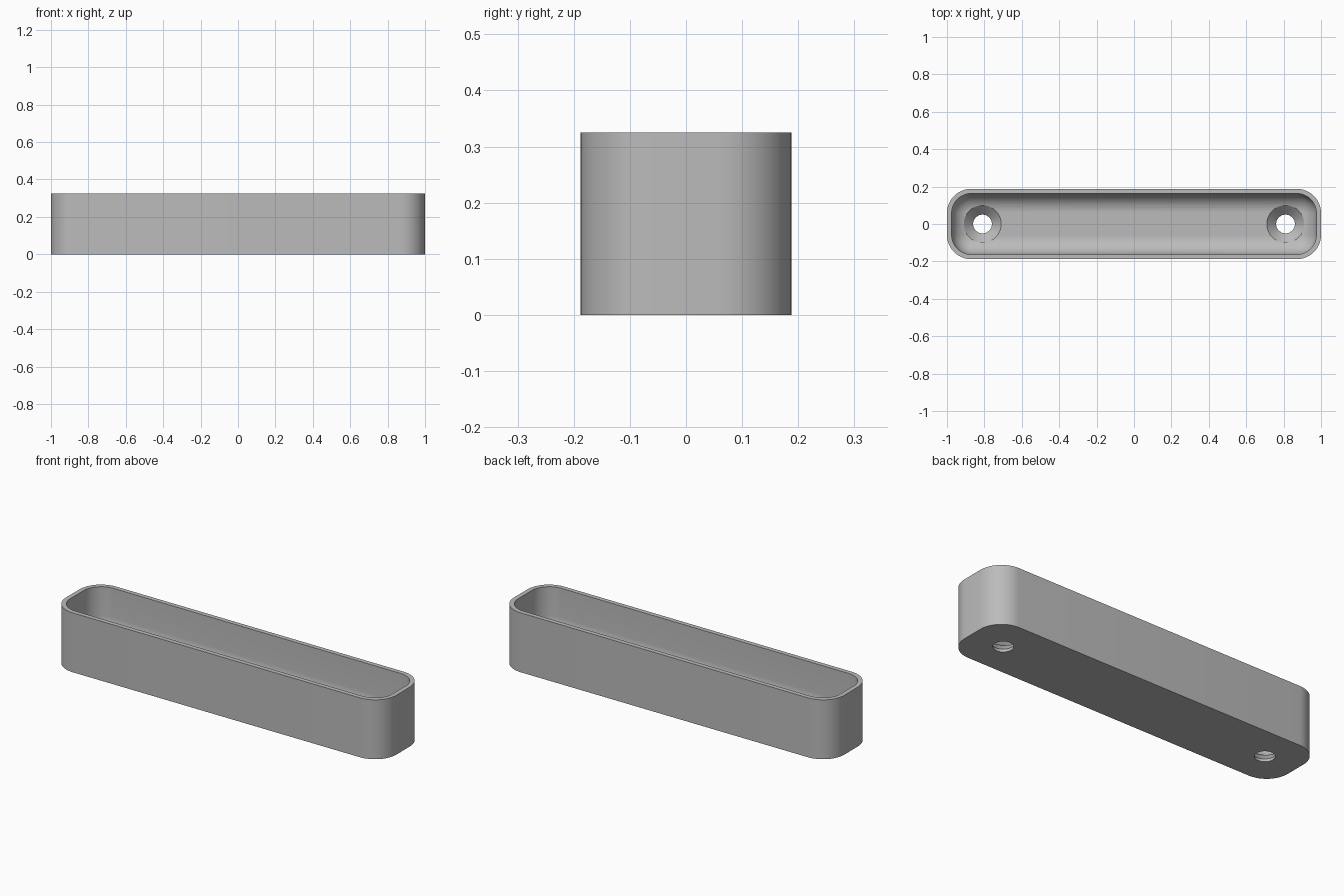
import bpy, bmesh
from math import pi, sin, cos, radians

cube = bpy.data.objects.get("Cube")
if cube:
    bpy.data.objects.remove(cube, do_unlink=True)

HALF_X, HALF_Y, HEIGHT = 1.0, 0.188, 0.325
CORNER, WALL, FLOOR, FILLET = 0.13, 0.025, 0.065, 0.1
HOLE_X, HOLE_R, SINK_R = 0.81, 0.05, 0.1

grey = bpy.data.materials.new("plain grey")
grey.use_nodes = True
colour = (0.5, 0.5, 0.5, 1)
grey.diffuse_color = colour
grey.node_tree.nodes["Principled BSDF"].inputs["Base Color"].default_value = colour


def rounded_ring(inset, z, steps=12):
    """Rounded rectangle, inset from the outer wall."""
    points = []
    for quarter, (sx, sy) in enumerate([(1, 1), (-1, 1), (-1, -1), (1, -1)]):
        for i in range(steps + 1):
            a = (quarter + i / steps) * pi / 2
            r = CORNER - inset
            points.append((sx * (HALF_X - CORNER) + r * cos(a),
                           sy * (HALF_Y - CORNER) + r * sin(a), z))
    return points


def circle_ring(x, r, z, steps=48):
    return [(x + r * cos(2 * pi * i / steps), r * sin(2 * pi * i / steps), z)
            for i in range(steps)]


def loft(name, rings):
    """Closed solid through a stack of matching rings."""
    bm = bmesh.new()
    loops = [[bm.verts.new(p) for p in ring] for ring in rings]
    for low, high in zip(loops, loops[1:]):
        n = len(low)
        for i in range(n):
            j = (i + 1) % n
            bm.faces.new((low[i], low[j], high[j], high[i]))
    bm.faces.new(loops[0][::-1])
    bm.faces.new(loops[-1])
    bmesh.ops.recalc_face_normals(bm, faces=bm.faces)
    mesh = bpy.data.meshes.new(name)
    bm.to_mesh(mesh)
    bm.free()
    mesh.materials.append(grey)
    obj = bpy.data.objects.new(name, mesh)
    bpy.context.scene.collection.objects.link(obj)
    return obj


# Tray: outer wall, rim, inner wall and rounded floor edge
profile = [(0, 0), (0, HEIGHT), (WALL, HEIGHT)]
for k in range(13):
    t = k / 12 * pi / 2
    profile.append((WALL + FILLET * (1 - cos(t)), FLOOR + FILLET * (1 - sin(t))))
tray = loft("tray", [rounded_ring(inset, z) for inset, z in profile])

# Countersunk screw holes
bpy.context.view_layer.objects.active = tray
for side in (-1, 1):
    stages = [(HOLE_R, -0.1), (HOLE_R, FLOOR - 0.05), (SINK_R, FLOOR), (SINK_R, HEIGHT)]
    cutter = loft("hole_cutter", [circle_ring(side * HOLE_X, r, z) for r, z in stages])
    cutter.hide_render = True
    cut = tray.modifiers.new("screw hole", "BOOLEAN")
    cut.operation = "DIFFERENCE"
    cut.solver = "EXACT"
    cut.object = cutter
    bpy.ops.object.modifier_apply(modifier=cut.name)
    bpy.data.objects.remove(cutter, do_unlink=True)

# Smooth curves with crisp rims
bpy.ops.object.select_all(action="DESELECT")
tray.select_set(True)
bpy.ops.object.shade_smooth_by_angle(angle=radians(30))
